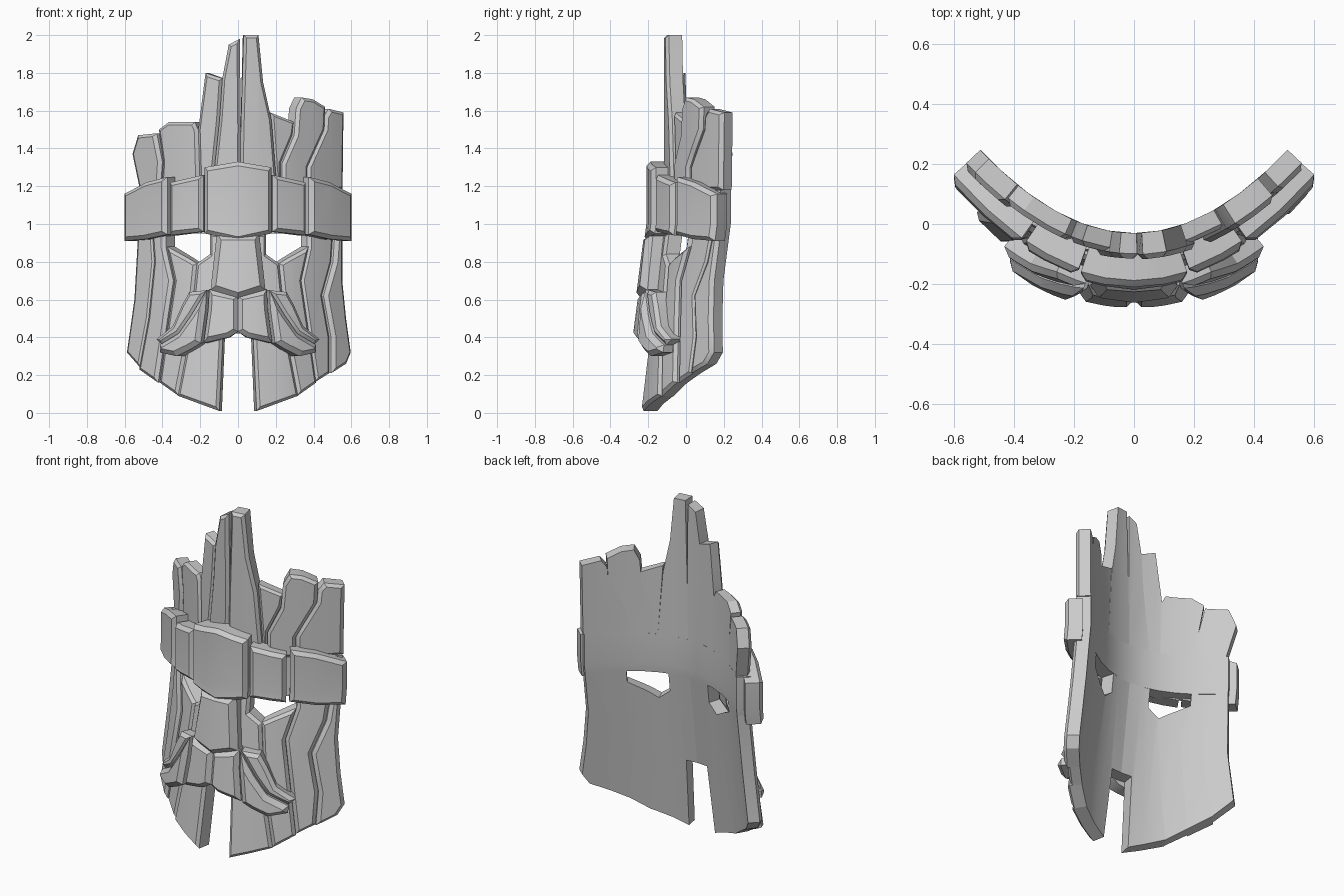
import bpy, bmesh
from mathutils import Vector

if "Cube" in bpy.data.objects:
    bpy.data.objects.remove(bpy.data.objects["Cube"])

stone = bpy.data.materials.new("stone_grey")
stone.diffuse_color = (0.6, 0.6, 0.6, 1)
stone.use_nodes = True
stone.node_tree.nodes["Principled BSDF"].inputs["Base Color"].default_value = stone.diffuse_color

SHELL, BAND, NOSE, BEARD = -0.11, -0.2, -0.215, -0.205   # front depth at x = 0


def wrap(x, d, z, base):
    """Place a point on the curved mask surface, d outward along its normal."""
    y = base + 0.93 * x * x - 0.13 * max(0, 1 - z)
    n = Vector((1.86 * x, -1)).normalized()
    return Vector((x + n.x * d, y + n.y * d, z))


def plank(name, pts, base=SHELL, lift=0.0, inner=0.08, bevel=0.016):
    """Extrude an x-z outline, chamfer its front rim and bend it onto the mask."""
    bm = bmesh.new()
    front = bm.faces.new([bm.verts.new((x, lift, z)) for x, z in pts])
    ext = bmesh.ops.extrude_face_region(bm, geom=[front], use_keep_orig=True)
    for v in [g for g in ext["geom"] if isinstance(g, bmesh.types.BMVert)]:
        v.co.y = -inner
    bmesh.ops.recalc_face_normals(bm, faces=bm.faces)
    if bevel:
        rim = [e for e in bm.edges if all(abs(v.co.y - lift) < 1e-5 for v in e.verts)]
        bmesh.ops.bevel(bm, geom=rim, offset=bevel, segments=1, affect='EDGES',
                        clamp_overlap=True)
    cuts = [((i * 0.1, 0, 0), (1, 0, 0)) for i in range(-6, 7)] + [((0, 0, 1), (0, 0, 1))]
    for co, no in cuts:
        bmesh.ops.bisect_plane(bm, geom=bm.verts[:] + bm.edges[:] + bm.faces[:],
                               plane_co=co, plane_no=no, dist=1e-4)
    for v in bm.verts:
        v.co = wrap(v.co.x, v.co.y, v.co.z, base)
    bmesh.ops.recalc_face_normals(bm, faces=bm.faces)
    me = bpy.data.meshes.new(name)
    bm.to_mesh(me)
    bm.free()
    me.materials.append(stone)
    ob = bpy.data.objects.new(name, me)
    bpy.context.collection.objects.link(ob)
    bpy.ops.object.select_all(action='DESELECT')
    ob.select_set(True)
    bpy.context.view_layer.objects.active = ob
    bpy.ops.object.shade_smooth_by_angle(angle=0.45)
    return ob


def pair(name, pts, **kw):
    """Same plank on both sides, outline given for the right side."""
    plank("right_" + name, pts, **kw)
    plank("left_" + name, [(-x, z) for x, z in reversed(pts)], **kw)


# Crown of splintered planks
plank("crown_centre_left", [(-.14, 1.18), (-.10, 1.55), (-.085, 1.77), (-.05, 1.95),
                            (.01, 1.98), (.015, 1.5), (.01, 1.18)], lift=0.005)
plank("crown_centre_right", [(.01, 1.18), (.015, 1.5), (.03, 2), (.11, 2),
                             (.135, 1.75), (.18, 1.55), (.21, 1.18)], lift=0.008)
plank("crown_left_inner", [(-.21, 1.18), (-.22, 1.5), (-.18, 1.8), (-.085, 1.77),
                           (-.10, 1.55), (-.14, 1.18)], lift=-0.01)
plank("crown_left_middle", [(-.42, 1.18), (-.41, 1.33), (-.435, 1.5), (-.38, 1.54),
                            (-.24, 1.54), (-.22, 1.5), (-.21, 1.18)], lift=-0.01)
plank("crown_left_outer", [(-.53, 1.18), (-.57, 1.37), (-.54, 1.47), (-.44, 1.48),
                           (-.41, 1.33), (-.42, 1.18)])
plank("crown_right_wedge", [(.21, 1.18), (.18, 1.59), (.31, 1.54), (.30, 1.47),
                            (.235, 1.32), (.235, 1.18)], lift=-0.015)
plank("crown_right_middle", [(.235, 1.18), (.235, 1.32), (.30, 1.47), (.31, 1.61),
                             (.34, 1.67), (.40, 1.66), (.465, 1.62), (.46, 1.5),
                             (.37, 1.3), (.37, 1.18)], lift=0.01)
plank("crown_right_outer", [(.37, 1.18), (.37, 1.3), (.46, 1.5), (.465, 1.57),
                            (.49, 1.61), (.57, 1.59), (.565, 1.18)])

# Shell behind the headband
plank("brow", [(-.54, .95), (-.54, 1.18), (.56, 1.18), (.56, .95)], bevel=0)

# Face boards below the eyes
plank("left_side_board", [(-.54, .95), (-.56, .6), (-.60, .32), (-.52, .23),
                          (-.47, .5), (-.44, .8), (-.45, .95)])
plank("left_temple_board", [(-.45, .95), (-.44, .8), (-.47, .5), (-.52, .23), (-.42, .16),
                            (-.37, .5), (-.34, .7), (-.38, .88), (-.38, .95)], lift=0.02)
plank("right_side_board", [(.52, .95), (.51, .8), (.46, .62), (.50, .4), (.50, .21),
                           (.58, .26), (.605, .32), (.58, .5), (.56, .7), (.56, .95)],
      lift=0.005)
plank("right_temple_board", [(.52, .95), (.51, .8), (.46, .62), (.50, .4), (.50, .21),
                             (.42, .16), (.37, .5), (.34, .7), (.38, .88), (.38, .95)],
      lift=-0.01)
pair("cheek", [(.38, .88), (.34, .7), (.37, .5), (.42, .16), (.32, .09), (.26, .4),
               (.22, .79), (.27, .82)], lift=0.005)
pair("jaw", [(.22, .79), (.26, .4), (.32, .09), (.10, .01), (.08, .42), (0, .42),
             (0, .95), (.15, .95), (.15, .84)], lift=0.01)

# Headband segments
plank("headband_plate", [(-.18, 1.3), (0, 1.33), (.18, 1.3), (.18, .95), (0, .91),
                         (-.18, .95)], base=BAND, lift=0.01, inner=0.1, bevel=0.022)
pair("headband_front", [(.19, 1.26), (.37, 1.22), (.37, .94), (.19, .96)],
     base=BAND, inner=0.1, bevel=0.02)
pair("headband_side", [(.385, 1.25), (.50, 1.22), (.615, 1.16), (.615, .91), (.5, .92),
                       (.385, .945)], base=BAND, inner=0.1, bevel=0.02)

# Nose
plank("nose", [(-.12, .95), (.12, .95), (.155, .65), (0, .6), (-.155, .65)],
      base=NOSE, inner=0.11, bevel=0.035)

# Moustache strands
pair("moustache_centre", [(0, .62), (.16, .655), (.165, .55), (.19, .37), (.05, .40), (0, .43)],
     base=BEARD, inner=0.1, bevel=0.025)
pair("moustache_upper", [(.17, .65), (.27, .64), (.31, .57), (.36, .46), (.45, .39),
                         (.42, .36), (.32, .42), (.25, .52)],
     base=BEARD, lift=-0.01, inner=0.11, bevel=0.018)
pair("moustache_lower", [(.17, .65), (.25, .52), (.32, .42), (.42, .36), (.42, .32),
                         (.33, .30), (.25, .34), (.20, .37), (.175, .55)],
     base=BEARD, lift=0.015, inner=0.11, bevel=0.025)
